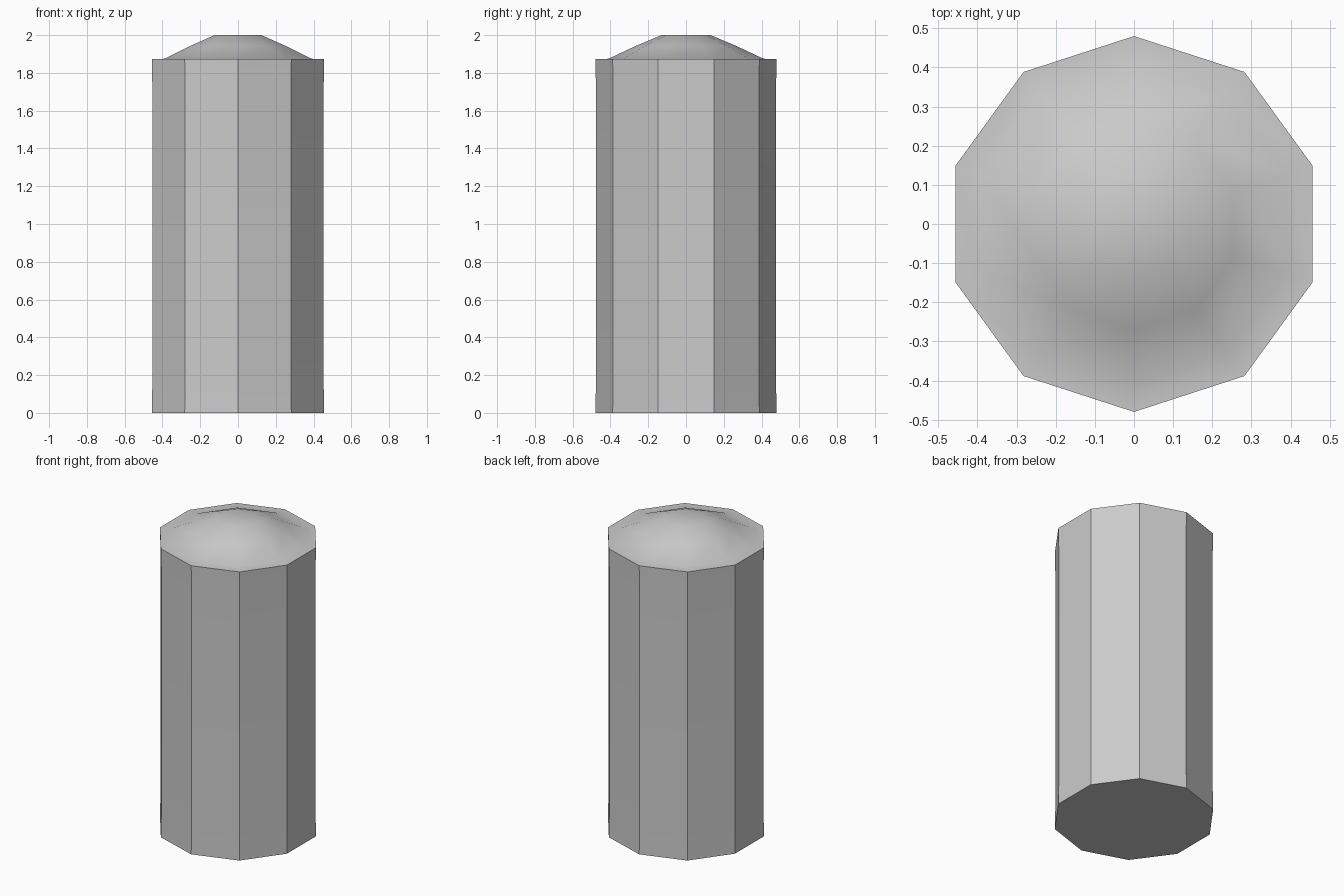
import bpy, bmesh, math

if "Cube" in bpy.data.objects:
    bpy.data.objects.remove(bpy.data.objects["Cube"])

SIDES = 10

def lathe(name, profile):
    """Revolve (radius, z) points into a ten-sided solid with closed ends."""
    bm = bmesh.new()
    rings = []
    for r, z in profile:
        rings.append([bm.verts.new((r * math.cos(a), r * math.sin(a), z))
                      for a in (math.pi / 2 + i * 2 * math.pi / SIDES for i in range(SIDES))])
    for lo, hi in zip(rings, rings[1:]):
        for i in range(SIDES):
            j = (i + 1) % SIDES
            bm.faces.new((lo[i], lo[j], hi[j], hi[i]))
    bm.faces.new(rings[0][::-1])
    # top closes to a centre point
    tip = bm.verts.new((0, 0, profile[-1][1]))
    for i in range(SIDES):
        bm.faces.new((rings[-1][i], rings[-1][(i + 1) % SIDES], tip))
    bmesh.ops.recalc_face_normals(bm, faces=bm.faces)
    me = bpy.data.meshes.new(name)
    bm.to_mesh(me)
    bm.free()
    ob = bpy.data.objects.new(name, me)
    bpy.context.collection.objects.link(ob)
    bpy.context.view_layer.objects.active = ob
    ob.select_set(True)
    bpy.ops.object.shade_smooth_by_angle(angle=math.radians(32))
    ob.select_set(False)
    return ob

# column: straight wall with slightly flared end bands, domed cap with flat tip
lathe("domed_column", [
    (0.48, 0.0), (0.477, 0.14), (0.477, 1.737), (0.48, 1.873),
    (0.41, 1.875), (0.27, 1.941), (0.13, 2.0),
])
